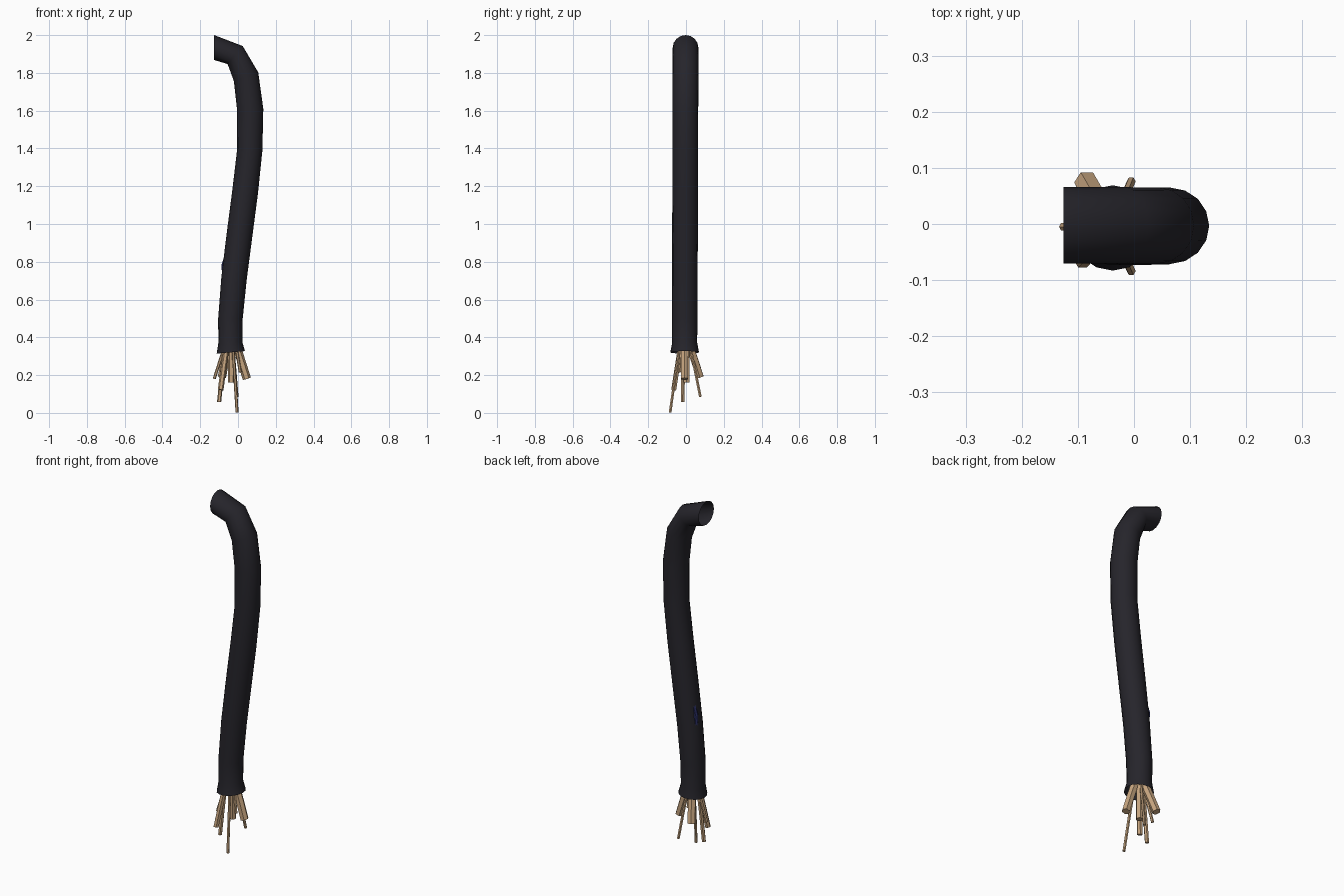
import bpy, bmesh, math
from mathutils import Vector

if "Cube" in bpy.data.objects:
    bpy.data.objects.remove(bpy.data.objects["Cube"])


def material(name, color):
    m = bpy.data.materials.new(name)
    m.diffuse_color = (*color, 1)
    m.use_nodes = True
    m.node_tree.nodes["Principled BSDF"].inputs["Base Color"].default_value = m.diffuse_color
    return m


BLACK = material("black rubber", (0.019, 0.018, 0.024))
COPPER = material("tan copper", (0.56, 0.37, 0.21))
BLUE = material("blue insulation", (0.025, 0.03, 0.14))


def loft(name, rings, mat, caps):
    """Skin a list of equally sized point rings."""
    bm = bmesh.new()
    loops = [[bm.verts.new(p) for p in ring] for ring in rings]
    n = len(loops[0])
    for a, b in zip(loops, loops[1:]):
        for i in range(n):
            j = (i + 1) % n
            bm.faces.new((a[i], a[j], b[j], b[i]))
    if caps:
        bm.faces.new(loops[0][::-1])
        bm.faces.new(loops[-1])
    bmesh.ops.recalc_face_normals(bm, faces=bm.faces)
    me = bpy.data.meshes.new(name)
    bm.to_mesh(me)
    bm.free()
    me.materials.append(mat)
    ob = bpy.data.objects.new(name, me)
    bpy.context.collection.objects.link(ob)
    for o in bpy.context.selected_objects:
        o.select_set(False)
    ob.select_set(True)
    bpy.context.view_layer.objects.active = ob
    bpy.ops.object.shade_smooth_by_angle(angle=math.radians(40))
    return ob


def strand(name, points, radius, mat, sides=6):
    """Sweep a small polygon along a path."""
    pts = [Vector(p) for p in points]
    rings = []
    for i, p in enumerate(pts):
        t = (pts[min(i + 1, len(pts) - 1)] - pts[max(i - 1, 0)]).normalized()
        u = t.cross(Vector((0, 1, 0))).normalized()
        v = t.cross(u)
        rings.append([p + radius * (u * math.cos(k * math.tau / sides) + v * math.sin(k * math.tau / sides))
                      for k in range(sides)])
    loft(name, rings, mat, True)


# Outer sheath, open at both ends: inner edge x, z, outer edge x, z, half depth
SECTIONS = [
    (-0.113, 0.314, 0.037, 0.327, 0.076),
    (-0.104, 0.370, 0.023, 0.375, 0.066),
    (-0.105, 0.500, 0.025, 0.500, 0.067),
    (-0.088, 0.720, 0.046, 0.705, 0.067),
    (-0.060, 0.950, 0.076, 0.935, 0.068),
    (-0.030, 1.180, 0.106, 1.165, 0.068),
    (-0.004, 1.400, 0.129, 1.388, 0.068),
    (-0.005, 1.605, 0.134, 1.610, 0.068),
    (-0.022, 1.757, 0.107, 1.803, 0.068),
    (-0.055, 1.847, 0.025, 1.942, 0.068),
    (-0.126, 1.868, -0.126, 2.000, 0.068),
]
rings = []
for x0, z0, x1, z1, r in SECTIONS:
    yc = -0.008 + 0.003 * z0
    c = Vector(((x0 + x1) / 2, yc, (z0 + z1) / 2))
    h = Vector(((x1 - x0) / 2, 0, (z1 - z0) / 2))
    rings.append([c + h * math.cos(k * math.tau / 16) + Vector((0, r * math.sin(k * math.tau / 16), 0))
                  for k in range(16)])
loft("cable_sheath", rings, BLACK, False)

# Frayed copper strands: tip x, y, z and radius
TIPS = [
    (-0.126, -0.005, 0.180, 0.008),
    (-0.085, 0.074, 0.190, 0.022),
    (-0.092, -0.065, 0.122, 0.015),
    (-0.100, -0.018, 0.058, 0.011),
    (-0.035, 0.002, 0.160, 0.019),
    (-0.005, -0.084, 0.003, 0.008),
    (0.047, -0.008, 0.180, 0.022),
    (-0.005, 0.076, 0.085, 0.008),
    (0.012, -0.035, 0.215, 0.008),
]
CENTRE = Vector((-0.039, -0.006, 0))
for n, (x, y, z, r) in enumerate(TIPS):
    tip = Vector((x, y, z))
    off = Vector((x, y, 0)) - CENTRE
    root = CENTRE + off.normalized() * min(off.length, 0.032)
    path = []
    for f, bend in ((1, 1), (0.5, 0.48), (0.2, 0.15), (0, 0)):
        p = root.lerp(Vector((x, y, 0)), bend)
        p.z = 0.36 + (z - 0.36) * f
        path.append(p)
    path.append(root + Vector((0, 0, 0.5)))
    strand(f"copper_strand_{n + 1}", path, r, COPPER)

# Insulated wire that just breaks the sheath surface at the back left
strand("blue_wire", [(-0.07, 0.01, 0.45), (-0.066, 0.012, 0.65), (-0.076, 0.018, 0.78),
                     (-0.03, 0.012, 0.92)], 0.012, BLUE)
